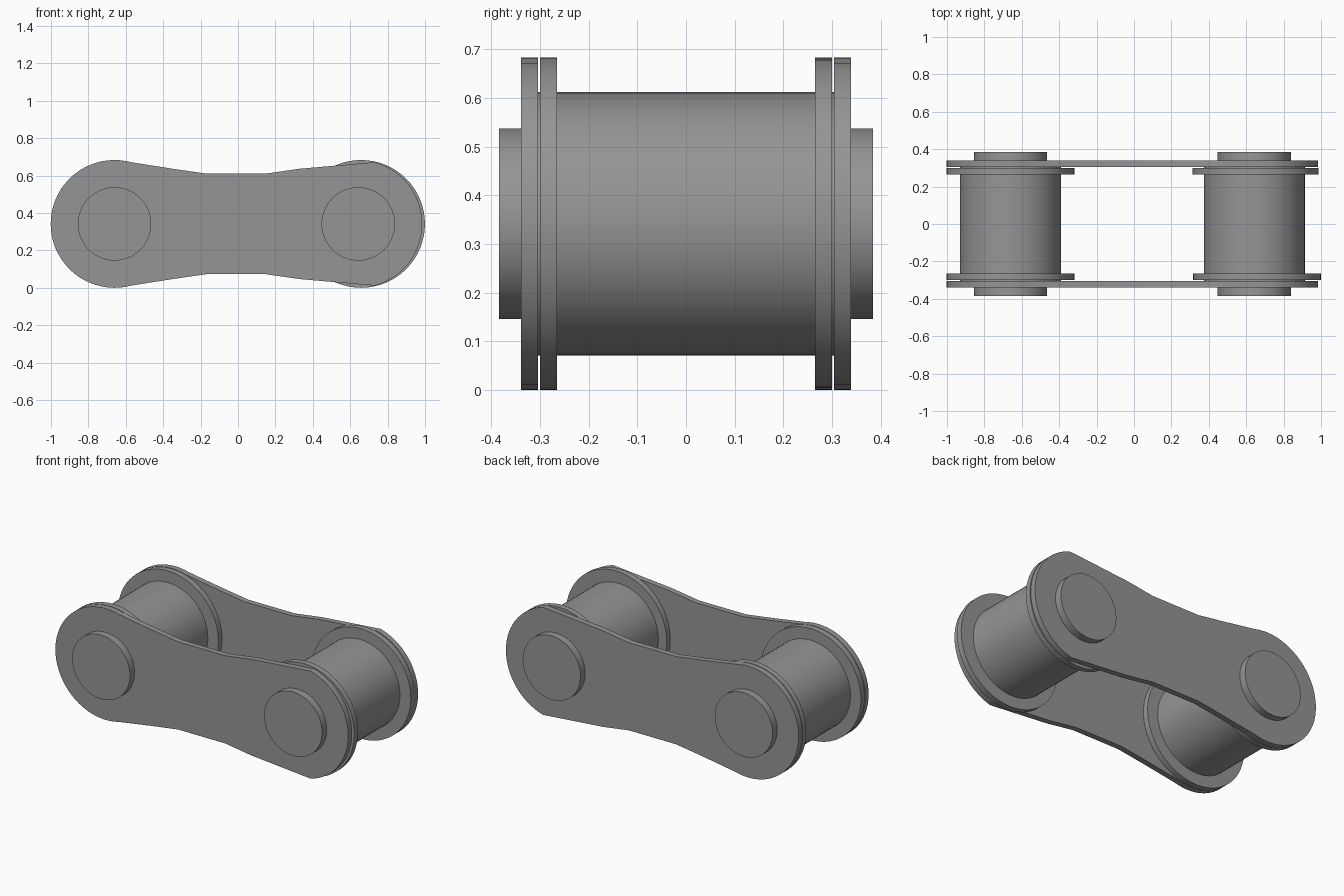
import bpy, bmesh, math
from mathutils import Vector

if "Cube" in bpy.data.objects:
    bpy.data.objects.remove(bpy.data.objects["Cube"])

steel = bpy.data.materials.new("steel_grey")
steel.diffuse_color = (0.3, 0.3, 0.3, 1)
steel.use_nodes = True
steel.node_tree.nodes["Principled BSDF"].inputs["Base Color"].default_value = steel.diffuse_color

ZC = 0.3415            # height of both pin axes
LEFT, RIGHT = -0.66, 0.643


def extrude_y(name, outline, y0, y1):
    """Solid from an (x, z) outline, extruded between two y positions."""
    bm = bmesh.new()
    face = bm.faces.new([bm.verts.new((x, y0, z)) for x, z in outline])
    out = bmesh.ops.extrude_face_region(bm, geom=[face])
    moved = [v for v in out["geom"] if isinstance(v, bmesh.types.BMVert)]
    bmesh.ops.translate(bm, vec=Vector((0, y1 - y0, 0)), verts=moved)
    bmesh.ops.recalc_face_normals(bm, faces=bm.faces)
    mesh = bpy.data.meshes.new(name)
    bm.to_mesh(mesh)
    bm.free()
    mesh.materials.append(steel)
    obj = bpy.data.objects.new(name, mesh)
    bpy.context.collection.objects.link(obj)
    bpy.ops.object.select_all(action='DESELECT')
    obj.select_set(True)
    bpy.context.view_layer.objects.active = obj
    bpy.ops.object.shade_smooth_by_angle(angle=math.radians(30))
    return obj


def arc(cx, r, a0, a1, n):
    return [(cx + r * math.cos(math.radians(a0 + (a1 - a0) * i / n)),
             ZC + r * math.sin(math.radians(a0 + (a1 - a0) * i / n)))
            for i in range(n + 1)]


def disc(name, cx, r, y0, y1):
    return extrude_y(name, arc(cx, r, 0, 360, 64)[:-1], y0, y1)


# Waisted outline of the side plate
waist = [(-0.35, 0.295), (-0.17, 0.269), (0.15, 0.269), (0.33, 0.295)]
plate = arc(LEFT, 0.3415, 75, 285, 40)
plate += [(x, ZC - h) for x, h in waist]
plate += arc(RIGHT, 0.3415, -75, 75, 30)
plate += [(x, ZC + h) for x, h in reversed(waist)]

# Outer plates and inner collars, front and back
for side, s, right_x in (("front", -1, 0.658), ("back", 1, 0.65)):
    extrude_y(side + "_outer_plate", plate, s * 0.304, s * 0.339)
    disc(side + "_left_collar", LEFT, 0.3415, s * 0.265, s * 0.300)
    disc(side + "_right_collar", right_x, 0.3415 if s < 0 else 0.337,
         s * 0.265, s * 0.300)

# Rollers and the pins through them
for side, x in (("left", LEFT), ("right", RIGHT)):
    disc(side + "_roller", x, 0.27, -0.305, 0.305)
    disc(side + "_pin", x, 0.196, -0.384, 0.384)
